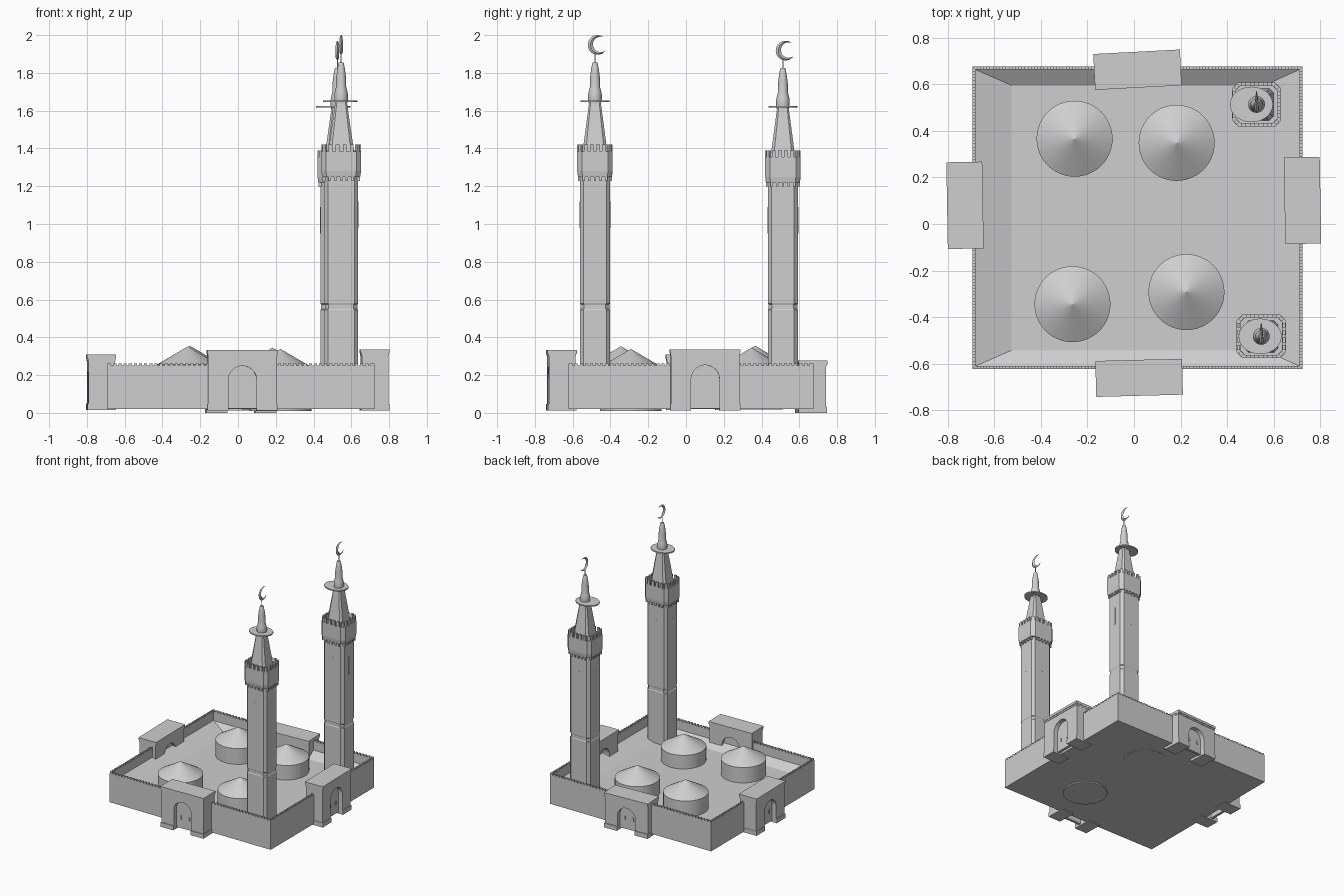
import bpy, bmesh, math
from mathutils import Matrix, Vector

if "Cube" in bpy.data.objects:
    bpy.data.objects.remove(bpy.data.objects["Cube"])

stone = bpy.data.materials.new("pale grey stone")
stone.diffuse_color = (0.62, 0.62, 0.62, 1)
stone.use_nodes = True
stone.node_tree.nodes["Principled BSDF"].inputs["Base Color"].default_value = stone.diffuse_color


def finish(name, bm, matrix=None):
    bmesh.ops.recalc_face_normals(bm, faces=bm.faces)
    me = bpy.data.meshes.new(name)
    bm.to_mesh(me)
    bm.free()
    me.materials.append(stone)
    ob = bpy.data.objects.new(name, me)
    if matrix:
        ob.matrix_world = matrix
    bpy.context.collection.objects.link(ob)
    return ob


def add_box(bm, x0, x1, y0, y1, z0, z1, rot=None):
    m = Matrix.Translation(((x0 + x1) / 2, (y0 + y1) / 2, (z0 + z1) / 2))
    s = Matrix.Diagonal((x1 - x0, y1 - y0, z1 - z0, 1))
    bmesh.ops.create_cube(bm, size=1, matrix=m @ (rot or Matrix()) @ s)


def loft(bm, rings):
    """Skin a list of equal-length point rings and cap both ends."""
    vs = [[bm.verts.new(p) for p in r] for r in rings]
    n = len(vs[0])
    for a, b in zip(vs, vs[1:]):
        for i in range(n):
            j = (i + 1) % n
            bm.faces.new((a[i], a[j], b[j], b[i]))
    bm.faces.new(vs[0][::-1])
    bm.faces.new(vs[-1])


def octagon(hx, hy, c, z):
    return [(hx, -hy + c, z), (hx, hy - c, z), (hx - c, hy, z), (-hx + c, hy, z),
            (-hx, hy - c, z), (-hx, -hy + c, z), (-hx + c, -hy, z), (hx - c, -hy, z)]


def ellipse(rx, ry, z, n=40):
    return [(rx * math.cos(2 * math.pi * i / n), ry * math.sin(2 * math.pi * i / n), z)
            for i in range(n)]


def rect(x0, x1, y0, y1, z):
    return [(x0, y0, z), (x1, y0, z), (x1, y1, z), (x0, y1, z)]


# Courtyard platform: block with low parapet and a gently sloped, sunken roof
X0, X1, Y0, Y1 = -0.693, 0.723, -0.622, 0.675
bm = bmesh.new()
inner = (X0 + .012, X1 - .012, Y0 + .012, Y1 - .012)
loft(bm, [rect(X0, X1, Y0, Y1, 0.02), rect(X0, X1, Y0, Y1, 0.25),
          rect(*inner, 0.25), rect(*inner, 0.18),
          rect(X0 + .167, X1 - .163, Y0 + .08, Y1 - .08, 0.135)])
finish("platform", bm)

# Small merlons along the platform edge
bm = bmesh.new()
nx, ny = 52, 48
for i in range(nx):
    x = X0 + (X1 - X0) * (i + 0.5) / nx
    for y in (Y0, Y1 - .012):
        add_box(bm, x - .008, x + .008, y, y + .012, 0.248, 0.262)
for i in range(ny):
    y = Y0 + (Y1 - Y0) * (i + 0.5) / ny
    for x in (X0, X1 - .012):
        add_box(bm, x, x + .012, y - .008, y + .008, 0.248, 0.262)
finish("platform_merlons", bm)

# Four drums with conical roofs
for x, y, top in ((-.255, .366, .355), (.183, .348, .345),
                  (-.264, -.344, .352), (.225, -.292, .338)):
    bm = bmesh.new()
    loft(bm, [ellipse(.163, .163, top - .327, 48), ellipse(.163, .163, top - .095, 48),
              ellipse(.001, .001, top, 48)])
    finish("drum_roof", bm, Matrix.Translation((x, y, 0)))


# Gatehouses: arched body, cornice slab, plinths, recessed double door
def gate(name, x, y, angle, z0, z1):
    m = Matrix.Translation((x, y, z0)) @ Matrix.Rotation(math.radians(angle), 4, 'Z')
    h = z1 - z0
    w, d, r = 0.182, 0.07, 0.075
    spring = h - 0.083 - r
    arch = [(r * math.cos(math.pi * i / 20), spring + r * math.sin(math.pi * i / 20))
            for i in range(21)]
    outline = [(r, .0), (w, .0), (w, h - .018), (-w, h - .018), (-w, .0), (-r, .0)] + arch[::-1]
    bm = bmesh.new()
    f = bm.faces.new([bm.verts.new((px, -d, pz)) for px, pz in outline])
    ext = bmesh.ops.extrude_face_region(bm, geom=[f])
    bmesh.ops.translate(bm, vec=(0, 2 * d, 0),
                        verts=[v for v in ext['geom'] if isinstance(v, bmesh.types.BMVert)])
    finish(name + "_body", bm, m)
    bm = bmesh.new()
    add_box(bm, -.186, .186, -.077, .077, h - .02, h)
    add_box(bm, -.184, .184, -.073, .073, h - .032, h - .02)
    finish(name + "_cornice", bm, m)
    bm = bmesh.new()
    for s in (-1, 1):
        add_box(bm, s * .13 - .055, s * .13 + .055, -.076, .076, 0, .035)
    finish(name + "_plinths", bm, m)
    bm = bmesh.new()
    pts = [(-r, .012), (r, .012)] + arch
    loft(bm, [[(px, yy, pz) for px, pz in pts] for yy in (-.035, -.015)])
    for s in (-1, 1):
        add_box(bm, s * .036 - .006, s * .036 + .006, -.041, -.034, .085, .112)
    finish(name + "_door", bm, m)


gate("front_gate", .022, -.66, 1.5, .012, .332)
gate("back_gate", .015, .662, 183, 0, .277)
gate("left_gate", -.725, .08, -89, .015, .308)
gate("right_gate", .723, .101, 91, .012, .336)


# Minarets (slightly wider in x than in y)
def minaret(name, x, y, dz, disc_dx):
    m = Matrix.Translation((x, y, 0))
    wide = 1.12
    # Shaft with a shallow groove
    bm = bmesh.new()
    prof = [(.08, .02), (.08, .545), (.077, .55), (.077, .575), (.08, .58), (.08, 1.27 + dz)]
    loft(bm, [octagon(h * wide, h, .02, z) for h, z in prof])
    finish(name + "_shaft", bm, m)
    # Slit window plates and brackets below the balcony
    bm = bmesh.new()
    for k in range(4):
        hw = .08 if k % 2 == 0 else .08 * wide
        part = bmesh.new()
        add_box(part, -.006, .006, -hw - .002, -hw + .002, .98 + dz, 1.12 + dz)
        for i in range(5):
            bx = (i - 2) * .03
            add_box(part, bx - .006, bx + .006, -hw - .01, -hw + .01, 1.228 + dz, 1.26 + dz)
        part.transform(Matrix.Rotation(k * math.pi / 2, 4, 'Z'))
        tmp = bpy.data.meshes.new("part")
        part.to_mesh(tmp)
        part.free()
        bm.from_mesh(tmp)
        bpy.data.meshes.remove(tmp)
    finish(name + "_slits_and_brackets", bm, m)
    # Balcony with sunken floor
    bm = bmesh.new()
    prof = [(.09, 1.25), (.094, 1.28), (.094, 1.385), (.08, 1.385), (.08, 1.36)]
    loft(bm, [octagon(h * wide, h, .025 if h > .085 else .021, z + dz) for h, z in prof])
    finish(name + "_balcony", bm, m)
    # Balcony merlons along each side of the octagon
    bm = bmesh.new()
    ring = [Vector(p) for p in octagon(.087 * wide, .087, .023, 1.4 + dz)]
    for i, a in enumerate(ring):
        b = ring[(i + 1) % 8]
        rot = Matrix.Rotation(math.atan2(b.y - a.y, b.x - a.x), 4, 'Z')
        n = 4 if i % 2 == 0 else 1
        for k in range(n):
            p = a.lerp(b, (k + .5) / n)
            add_box(bm, p.x - .010, p.x + .010, p.y - .007, p.y + .007,
                    p.z - .02, p.z + .02, rot)
    finish(name + "_balcony_merlons", bm, m)
    # Tapering spire and rounded cap
    bm = bmesh.new()
    loft(bm, [octagon(.073, .07, .018, 1.35 + dz), octagon(.03, .03, .008, 1.65 + dz)])
    finish(name + "_spire", bm, m)
    bm = bmesh.new()
    prof = [(.033, 1.64), (.036, 1.66), (.036, 1.685), (.032, 1.705), (.027, 1.725),
            (.026, 1.775), (.021, 1.815), (.015, 1.848), (.012, 1.856)]
    loft(bm, [ellipse(h, h, z + dz, 20) for h, z in prof])
    cap = finish(name + "_cap", bm, m)
    for p in cap.data.polygons:
        p.use_smooth = len(p.vertices) == 4
    # Thin oval disc
    bm = bmesh.new()
    loft(bm, [ellipse(.092, .076, 1.646 + dz), ellipse(.092, .076, 1.655 + dz)])
    finish(name + "_disc", bm, m @ Matrix.Translation((disc_dx, 0, 0)))
    # Rod and crescent
    bm = bmesh.new()
    loft(bm, [ellipse(.003, .003, 1.85 + dz, 8), ellipse(.003, .003, 1.905 + dz, 8)])
    finish(name + "_rod", bm, m)
    R, r, off, n = .052, .041, .017, 24
    cut = (R * R - r * r + off * off) / (2 * off)
    a0 = math.acos(cut / R)
    b0 = math.atan2(R * math.sin(a0), cut - off)
    tilt = Matrix.Rotation(math.radians(10), 4, 'X')
    bm = bmesh.new()
    rows = []
    for i in range(n + 1):
        t = i / n
        a = a0 + (2 * math.pi - 2 * a0) * t
        b = b0 + (2 * math.pi - 2 * b0) * t
        o = Vector((0, R * math.cos(a), R * math.sin(a)))
        q = Vector((0, off + r * math.cos(b), r * math.sin(b)))
        c, wx = (o + q) / 2, Vector((.009 * math.sin(math.pi * t) + .001, 0, 0))
        rows.append([tilt @ p for p in (o, c + wx, q, c - wx)])
    loft(bm, rows)
    finish(name + "_crescent", bm, m @ Matrix.Translation((0, .014, 1.948 + dz)))


minaret("front_minaret", .546, -.482, 0, -.005)
minaret("back_minaret", .526, .513, -.03, -.022)
